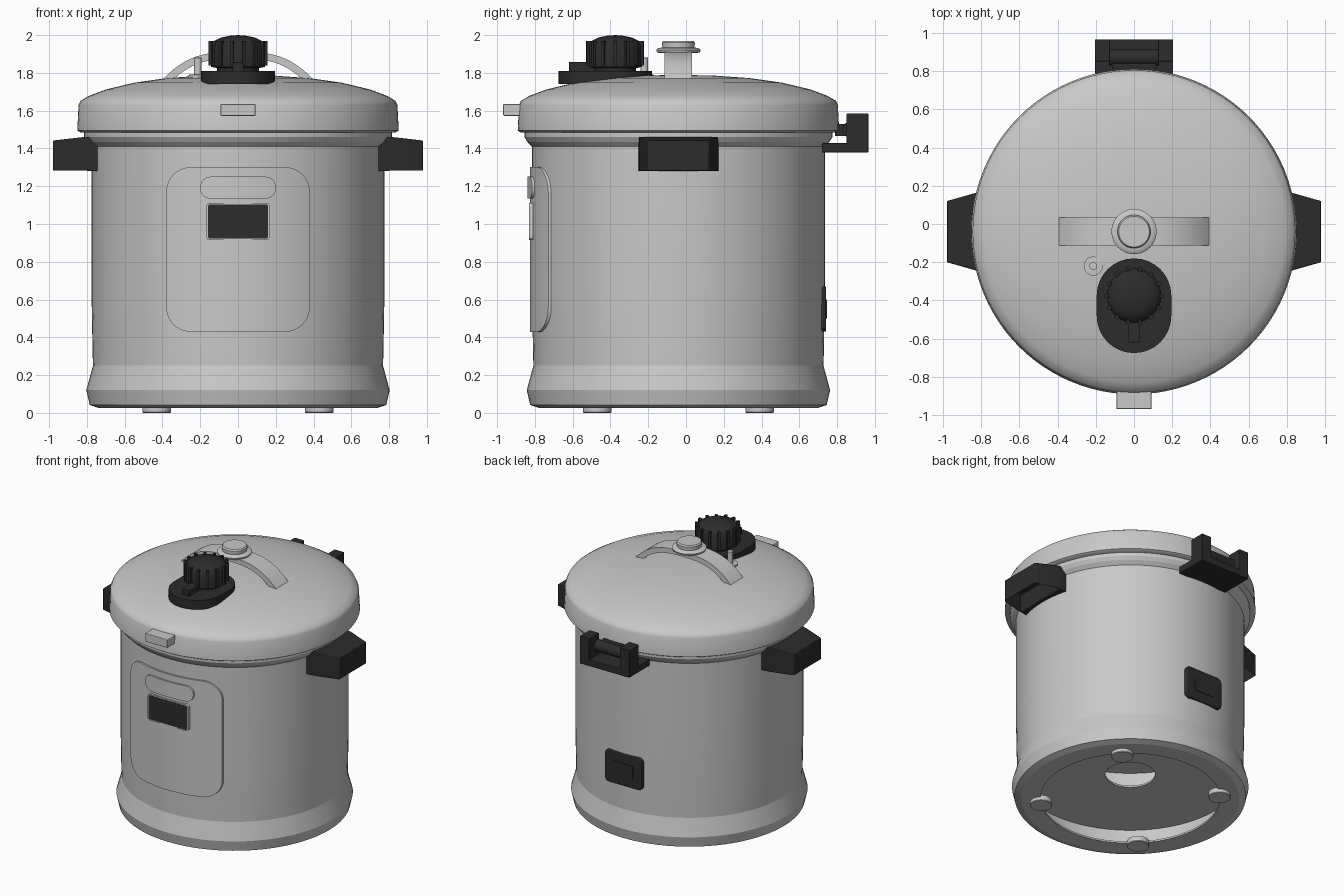
import bpy, bmesh, math
from mathutils import Matrix, Vector

if "Cube" in bpy.data.objects:
    bpy.data.objects.remove(bpy.data.objects["Cube"])

CY = -0.04      # axis of the pot in y
BODY_R = 0.775


def material(name, value):
    m = bpy.data.materials.new(name)
    m.use_nodes = True
    color = (value, value, value, 1)
    m.diffuse_color = color
    m.node_tree.nodes["Principled BSDF"].inputs["Base Color"].default_value = color
    return m


GREY = material("satin grey", 0.58)
BLACK = material("matt black", 0.025)


def finish(bm, name, mat, angle=35, bevel=0):
    bmesh.ops.recalc_face_normals(bm, faces=bm.faces)
    mesh = bpy.data.meshes.new(name)
    bm.to_mesh(mesh)
    bm.free()
    ob = bpy.data.objects.new(name, mesh)
    bpy.context.collection.objects.link(ob)
    mesh.materials.append(mat)
    if bevel:
        mod = ob.modifiers.new("bevel", "BEVEL")
        mod.width, mod.segments = bevel, 2
    bpy.ops.object.select_all(action="DESELECT")
    ob.select_set(True)
    bpy.context.view_layer.objects.active = ob
    bpy.ops.object.shade_smooth_by_angle(angle=math.radians(angle))
    return ob


def lathe(name, mat, profile, x=0, y=CY, steps=32, angle=35):
    bm = bmesh.new()
    verts = [bm.verts.new((x + r, y, z)) for r, z in profile]
    edges = [bm.edges.new(pair) for pair in zip(verts, verts[1:])]
    bmesh.ops.spin(bm, geom=verts + edges, cent=(x, y, 0), axis=(0, 0, 1),
                   angle=math.tau, steps=steps)
    bmesh.ops.remove_doubles(bm, verts=bm.verts, dist=0.0005)
    return finish(bm, name, mat, angle)


def box(name, mat, lo, hi, bevel=0):
    lo, hi = Vector(lo), Vector(hi)
    bm = bmesh.new()
    bmesh.ops.create_cube(bm, size=1, matrix=Matrix.Translation((lo + hi) / 2)
                          @ Matrix.Diagonal((*(hi - lo), 1)))
    return finish(bm, name, mat, bevel=bevel)


def strip(bm, rings):
    """Skin a row of equal rings and cap both ends."""
    loops = [[bm.verts.new(p) for p in ring] for ring in rings]
    for a, b in zip(loops, loops[1:]):
        for i in range(len(a)):
            j = (i + 1) % len(a)
            bm.faces.new((a[i], a[j], b[j], b[i]))
    bm.faces.new(loops[0])
    bm.faces.new(loops[-1])


def rounded_outline(half_w, v0, v1, corner):
    """Rounded rectangle, centred on u = 0."""
    points = []
    for quarter, (su, v) in enumerate(((1, v1 - corner), (-1, v1 - corner),
                                       (-1, v0 + corner), (1, v0 + corner))):
        for k in range(9):
            a = math.pi / 2 * (quarter + k / 8)
            points.append((su * (half_w - corner) + corner * math.cos(a),
                           v + corner * math.sin(a)))
    return points


def upright_plate(name, mat, half_w, z0, z1, corner, y0, y1, bevel=0):
    outline = rounded_outline(half_w, z0, z1, corner)
    bm = bmesh.new()
    strip(bm, [[(x, y, z) for x, z in outline] for y in (y0, y1)])
    return finish(bm, name, mat, bevel=bevel)


def wrapped_panel(name, mat, half_w, z0, z1, corner, r_out):
    """Rounded rectangle bent round the front of the pot."""
    mid, half_h = (z0 + z1) / 2, (z1 - z0) / 2
    flat = half_w - corner
    arc = [flat + corner * math.sin(math.pi / 2 * k / 8) for k in range(9)]
    xs = [-x for x in reversed(arc)] + [flat * k / 8 for k in range(-7, 8)] + arc
    rings = []
    for x in xs:
        over = max(0, abs(x) - flat)
        h = half_h - corner + math.sqrt(max(0, corner ** 2 - over ** 2)) + 0.0005
        ring = []
        for r, z in ((r_out, -h), (r_out, h), (BODY_R - 0.015, h), (BODY_R - 0.015, -h)):
            ring.append((x, CY - math.sqrt(r * r - x * x), mid + z))
        rings.append(ring)
    bm = bmesh.new()
    strip(bm, rings)
    return finish(bm, name, mat)


# Pot body: hollow foot, inner floor with a hole, flared base and neck
lathe("pot_body", GREY, [
    (0, 0.65), (0.74, 0.65), (0.74, 0.225), (0.17, 0.225), (0.17, 0.212), (0.755, 0.212),
    (0.765, 0.04), (0.61, 0.04), (0.61, 0.027), (0.74, 0.027),
    (0.785, 0.042), (0.803, 0.12), (0.768, 0.25), (0.77, 0.33), (BODY_R, 0.6),
    (BODY_R, 1.41), (0.8, 1.435), (0.815, 1.46), (0.815, 1.5)], steps=96, angle=12)

# Domed lid
lathe("lid", GREY, [
    (0, 1.5), (0.835, 1.485), (0.851, 1.495), (0.844, 1.63), (0.834, 1.652), (0.79, 1.678),
    (0.7, 1.712), (0.55, 1.748), (0.38, 1.772), (0.2, 1.785), (0, 1.79)],
    steps=96, angle=50)

# Feet
for sx in (-1, 1):
    for sy in (-1, 1):
        lathe("foot", GREY, [(0, 0), (0.072, 0), (0.075, 0.004), (0.075, 0.04), (0, 0.04)],
              x=sx * 0.43, y=CY + sy * 0.43)

# Control panel, button and flat display
wrapped_panel("control_panel", GREY, 0.38, 0.43, 1.3, 0.13, 0.787)
wrapped_panel("panel_button", GREY, 0.2, 1.135, 1.25, 0.055, 0.8)
upright_plate("display_frame", GREY, 0.168, 0.915, 1.112, 0.02, -0.831, -0.79)
upright_plate("display", BLACK, 0.16, 0.923, 1.104, 0.014, -0.832, -0.8)

# Flat power socket at the back
upright_plate("socket_plate", BLACK, 0.155, 0.43, 0.67, 0.035, 0.69, 0.742, 0.006)
upright_plate("socket_inlet", BLACK, 0.08, 0.5, 0.6, 0.01, 0.71, 0.746)

# Side handles, hollow underneath
for s, name in ((-1, "right_handle"), (1, "left_handle")):
    bm = bmesh.new()
    rings = []
    for x, half, top in ((0.735, 0.213, 1.46), (0.8, 0.207, 1.46),
                         (0.82, 0.205, 1.46), (0.979, 0.16, 1.442)):
        rings.append([(s * x, CY - half, 1.28), (s * x, CY - half, top),
                      (s * x, CY + half, top), (s * x, CY + half, 1.28)])
    strip(bm, rings)
    bmesh.ops.recalc_face_normals(bm, faces=bm.faces)
    under = [f for f in bm.faces
             if f.normal.z < -0.9 and abs(f.calc_center_median().x) > 0.8]
    bmesh.ops.inset_region(bm, faces=under, thickness=0.018)
    bmesh.ops.translate(bm, vec=(0, 0, 0.12),
                        verts=list({v for f in under for v in f.verts}))
    finish(bm, name, BLACK, bevel=0.005)

# Rear hinge: shelf, two ears, pin and lid bracket
box("hinge_shelf", BLACK, (-0.205, 0.72, 1.378), (0.205, 0.965, 1.428), 0.004)
for s in (-1, 1):
    x0, x1 = sorted((s * 0.125, s * 0.205))
    box("hinge_ear", BLACK, (x0, 0.85, 1.42), (x1, 0.965, 1.585), 0.004)
bm = bmesh.new()
bmesh.ops.create_cone(bm, cap_ends=True, segments=24, radius1=0.042, radius2=0.042,
                      depth=0.26, matrix=Matrix.Translation((0, 0.87, 1.5))
                      @ Matrix.Rotation(math.pi / 2, 4, "Y"))
finish(bm, "hinge_pin", BLACK)
box("hinge_bracket", BLACK, (-0.115, 0.79, 1.465), (0.115, 0.86, 1.53))

# Front tab on the lid
box("lid_tab", GREY, (-0.092, -0.968, 1.573), (0.092, -0.84, 1.636), 0.004)

# Arched carrying strap over the lid
bm = bmesh.new()
rings = []
for k in range(33):
    t = -math.cos(math.pi * k / 32)
    rise = 1 - abs(t) ** 3
    outer = (0.397 * t, 1.765 + 0.147 * rise)
    inner = (0.34 * t, 1.765 + 0.11 * rise)
    rings.append([(x, y, z) for (x, z), y in (
        (outer, CY - 0.073), (outer, CY + 0.073), (inner, CY + 0.073), (inner, CY - 0.073))])
strip(bm, rings)
finish(bm, "lid_strap", GREY)

# Round cap on the strap
lathe("strap_cap", GREY, [
    (0, 1.89), (0.07, 1.89), (0.07, 1.905), (0.113, 1.907), (0.118, 1.922), (0.105, 1.932),
    (0.085, 1.934), (0.087, 1.96), (0.08, 1.97), (0, 1.97)], steps=48)

# Float pin
lathe("float_pin", GREY, [
    (0, 1.76), (0.05, 1.76), (0.05, 1.79), (0.02, 1.791), (0.02, 1.88), (0, 1.882)],
    x=-0.213, y=-0.22, steps=24)

# Stadium plate below the valve
outline = rounded_outline(0.195, -0.675, -0.18, 0.194)
bm = bmesh.new()
strip(bm, [[(x, y, z) for x, y in outline] for z in (1.742, 1.81)])
finish(bm, "valve_plate", BLACK)

# Valve knob with ribs and lever
KY = -0.375
lathe("valve_knob", BLACK, [
    (0, 1.8), (0.11, 1.8), (0.11, 1.825), (0.142, 1.832), (0.142, 1.945), (0.128, 1.968),
    (0.09, 1.987), (0.04, 1.997), (0, 2.0)], y=KY, steps=48)
bm = bmesh.new()
for k in range(14):
    spin = Matrix.Translation((0, KY, 1.905)) @ Matrix.Rotation(math.tau * k / 14, 4, "Z")
    bmesh.ops.create_cube(bm, size=1, matrix=spin @ Matrix.Translation((0.143, 0, 0))
                          @ Matrix.Diagonal((0.024, 0.018, 0.13, 1)))
finish(bm, "knob_ribs", BLACK)
box("valve_lever", BLACK, (-0.03, -0.62, 1.8), (0.03, -0.4, 1.858), 0.004)
